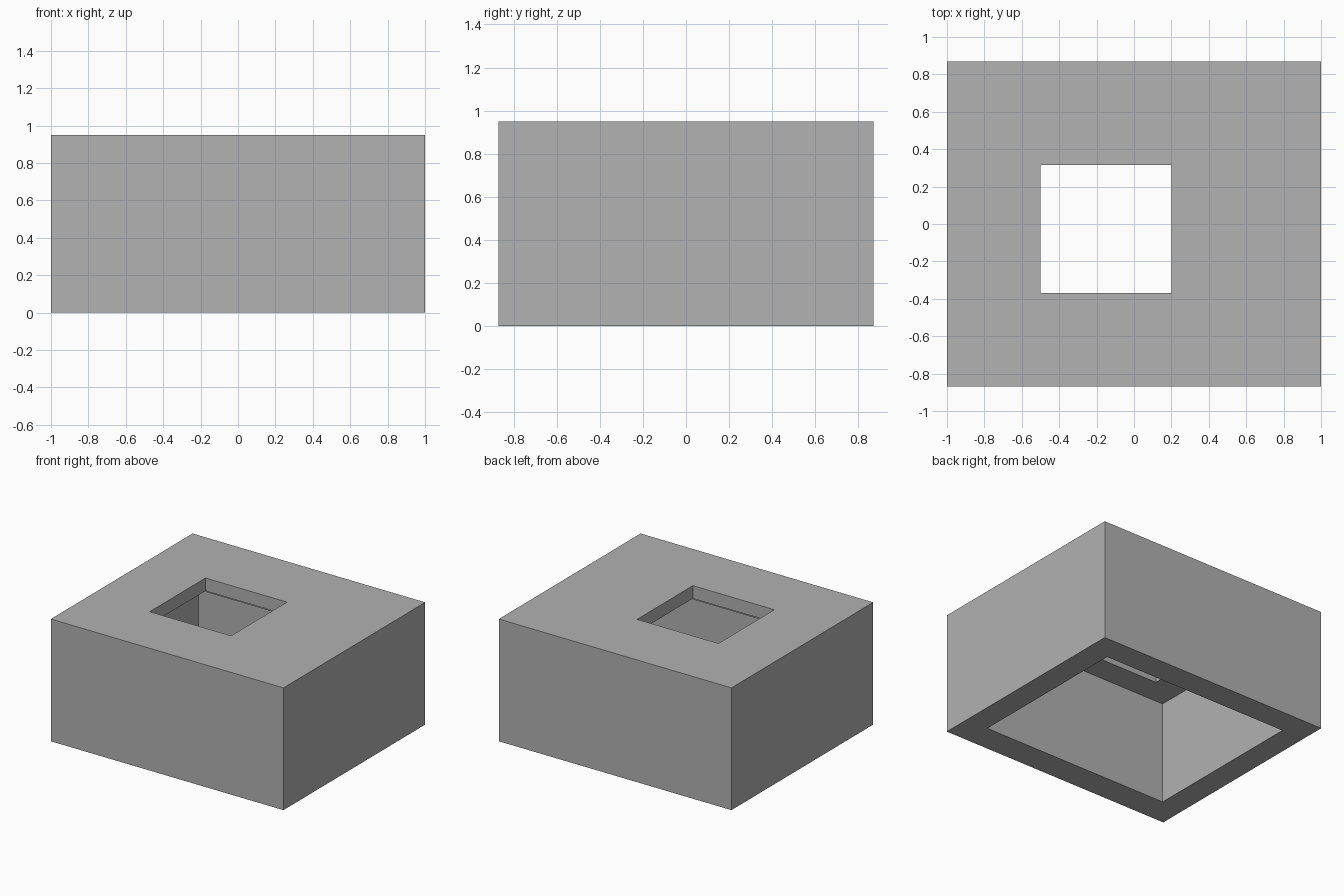
import bpy
import bmesh

cube = bpy.data.objects.get("Cube")
if cube:
    bpy.data.objects.remove(cube, do_unlink=True)

# Single matt grey
grey = bpy.data.materials.new("plain_grey")
grey.use_nodes = True
colour = (0.445, 0.445, 0.445, 1)
grey.diffuse_color = colour
grey.node_tree.nodes["Principled BSDF"].inputs["Base Color"].default_value = colour

HEIGHT, LEDGE, CEILING = 0.95, 0.85, 0.80
LIP = 0.075

# Rectangles as (x min, x max, y min, y max)
outer = (-1, 1, -0.87, 0.87)
hole = (-0.5, 0.2, -0.37, 0.315)
recess = (hole[0] - LIP, hole[1] + LIP, hole[2] - LIP, hole[3] + LIP)
cavity = (-0.81, 0.81, -0.65, 0.67)

# Closed section: outside wall, top, window, stepped recess, open-bottomed cavity
section = [(outer, 0), (outer, HEIGHT), (hole, HEIGHT), (hole, LEDGE),
           (recess, LEDGE), (recess, CEILING), (cavity, CEILING), (cavity, 0)]

bm = bmesh.new()


def ring(rect, z):
    x0, x1, y0, y1 = rect
    return [bm.verts.new((x, y, z)) for x, y in ((x0, y0), (x1, y0), (x1, y1), (x0, y1))]


rings = [ring(rect, z) for rect, z in section]
for i, lower in enumerate(rings):
    upper = rings[(i + 1) % len(rings)]
    for j in range(4):
        k = (j + 1) % 4
        bm.faces.new((lower[j], lower[k], upper[k], upper[j]))
bmesh.ops.recalc_face_normals(bm, faces=bm.faces)

mesh = bpy.data.meshes.new("box_cover")
bm.to_mesh(mesh)
bm.free()
mesh.materials.append(grey)
bpy.context.collection.objects.link(bpy.data.objects.new("box_cover", mesh))
